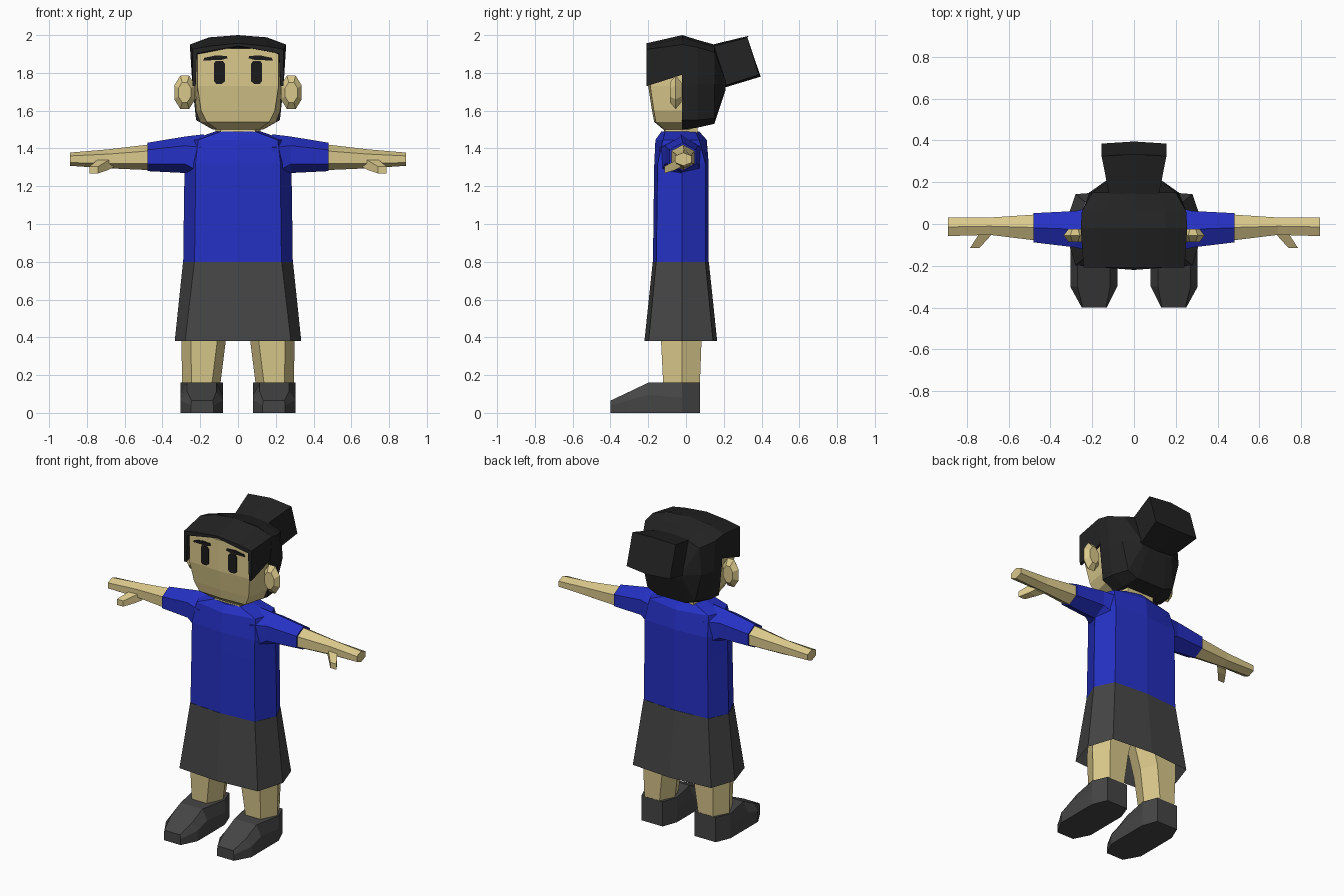
import bpy, bmesh, math

cube = bpy.data.objects.get("Cube")
if cube:
    bpy.data.objects.remove(cube, do_unlink=True)


def material(name, r, g, b):
    m = bpy.data.materials.new(name)
    m.use_nodes = True
    m.diffuse_color = (r, g, b, 1)
    bsdf = next(n for n in m.node_tree.nodes if n.type == 'BSDF_PRINCIPLED')
    bsdf.inputs["Base Color"].default_value = (r, g, b, 1)
    bsdf.inputs["Roughness"].default_value = 0.9
    return m


skin = material("skin", 0.70, 0.58, 0.26)
blue = material("blue_shirt", 0.018, 0.03, 0.55)
grey = material("dark_grey", 0.06, 0.06, 0.06)
black = material("hair_black", 0.017, 0.017, 0.017)
ink = material("eye_black", 0.011, 0.011, 0.011)


def loft(name, rings, mat, side=1, caps=True):
    """Skin a row of equal-sized closed rings; side=-1 mirrors in x."""
    bm = bmesh.new()
    rows = [[bm.verts.new((x * side, y, z)) for x, y, z in ring] for ring in rings]
    n = len(rows[0])
    for a, b in zip(rows, rows[1:]):
        for i in range(n):
            j = (i + 1) % n
            bm.faces.new((a[i], a[j], b[j], b[i]))
    if caps:
        bm.faces.new(rows[0])
        bm.faces.new(rows[-1])
    bmesh.ops.recalc_face_normals(bm, faces=bm.faces)
    mesh = bpy.data.meshes.new(name)
    bm.to_mesh(mesh)
    bm.free()
    mesh.materials.append(mat)
    obj = bpy.data.objects.new(name, mesh)
    bpy.context.collection.objects.link(obj)
    return obj


def pair(name, rings, mat):
    for label, side in (("left_", 1), ("right_", -1)):
        loft(label + name, rings, mat, side)


def sym(half):
    """Close a half outline by mirroring it across x = 0."""
    return half + [(-x, y, z) for x, y, z in reversed(half) if x > 0]


def body_ring(z, side, corner, front, back, bow=0.018):
    return sym([(0, front, z), (corner, front + bow, z), (side, -0.02, z),
                (corner, back - bow, z), (0, back, z)])


# Shirt and skirt
loft("shirt_body", [
    body_ring(0.80, 0.29, 0.23, -0.175, 0.12),
    body_ring(1.19, 0.285, 0.225, -0.17, 0.12),
    body_ring(1.32, 0.28, 0.225, -0.168, 0.12),
    body_ring(1.445, 0.25, 0.21, -0.162, 0.11, 0.04),
    body_ring(1.49, 0.12, 0.09, -0.13, 0.07, 0.02)], blue)
loft("skirt", [
    body_ring(0.80, 0.291, 0.231, -0.176, 0.121),
    body_ring(0.38, 0.335, 0.28, -0.22, 0.165, 0.022)], grey, caps=False)


# Arms, with a ridge along the top and bottom
def arm_ring(x, y0, y1, z0, z1):
    ym, dz = (y0 + y1) / 2, (z1 - z0) * 0.25
    return [(x, ym, z1), (x, y1, z1 - dz), (x, y1, z0 + dz),
            (x, ym, z0), (x, y0, z0 + dz), (x, y0, z1 - dz)]


pair("sleeve", [
    arm_ring(0.18, -0.14, 0.085, 1.19, 1.475),
    arm_ring(0.28, -0.112, 0.062, 1.27, 1.463),
    arm_ring(0.48, -0.088, 0.052, 1.28, 1.43)], blue)
pair("forearm_and_hand", [
    arm_ring(0.46, -0.08, 0.046, 1.285, 1.422),
    arm_ring(0.69, -0.052, 0.031, 1.295, 1.395),
    arm_ring(0.89, -0.058, 0.03, 1.308, 1.378)], skin)


def thumb_ring(x0, x1, y, z0, z1):
    return [(x0, y, z0), (x1, y, z0), (x1, y, z1), (x0, y, z1)]


pair("thumb", [
    thumb_ring(0.66, 0.73, -0.03, 1.30, 1.35),
    thumb_ring(0.69, 0.75, -0.06, 1.285, 1.335),
    thumb_ring(0.74, 0.785, -0.115, 1.268, 1.305)], skin)


# Legs, meeting under the skirt
def leg_ring(z, inner, outer, front, back):
    i, o = inner + 0.045, outer - 0.05
    return [(inner, -0.02, z), (i, front, z), (o, front, z),
            (outer, -0.02, z), (o, back, z), (i, back, z)]


pair("leg", [
    leg_ring(0.14, 0.095, 0.295, -0.12, 0.073),
    leg_ring(0.38, 0.065, 0.30, -0.132, 0.082),
    leg_ring(0.60, 0.0, 0.28, -0.13, 0.09)], skin)


# Shoes
def shoe_ring(y, x0, x1, h, inset):
    return [(x0, y, 0), (x1, y, 0), (x1, y, h * 0.6),
            (x1 - inset, y, h), (x0 + inset, y, h), (x0, y, h * 0.6)]


def heel_ring(y, x0, x1):
    return [(x0, y, 0), (x1, y, 0), (x1, y, 0.08),
            (x1, y, 0.16), (x0, y, 0.16), (x0, y, 0.08)]


pair("shoe", [
    shoe_ring(-0.40, 0.13, 0.25, 0.065, 0.004),
    shoe_ring(-0.30, 0.08, 0.305, 0.112, 0.035),
    shoe_ring(-0.20, 0.08, 0.305, 0.16, 0.035),
    heel_ring(-0.02, 0.08, 0.305),
    heel_ring(0.075, 0.115, 0.265)], grey)


# Neck and head
def head_ring(z, side, corner, front, back):
    return sym([(0, front, z), (corner, front + corner * 0.05, z),
                (side, -0.02, z), (side * 0.8, back, z), (0, back, z)])


loft("neck", [head_ring(1.47, 0.12, 0.09, -0.12, 0.06),
              head_ring(1.53, 0.12, 0.09, -0.11, 0.06)], skin)
loft("head", [
    head_ring(1.50, 0.13, 0.11, -0.12, 0.02),
    head_ring(1.54, 0.20, 0.165, -0.168, 0.05),
    head_ring(1.60, 0.223, 0.195, -0.18, 0.08),
    head_ring(1.73, 0.23, 0.215, -0.20, 0.10),
    head_ring(1.93, 0.23, 0.215, -0.20, 0.10)], skin)

# Ears
ear_rings = []
for y, s in ((-0.085, 0.6), (-0.055, 1), (-0.025, 0.6)):
    ear_rings.append([(0.282 + 0.06 * s * math.cos((k + 0.5) * math.pi / 4),
                       y, 1.697 + 0.096 * s * math.sin((k + 0.5) * math.pi / 4))
                      for k in range(8)])
pair("ear", ear_rings, skin)


# Eyes and brows as thin plates following the face
def plate(name, outline):
    pair(name, [[(x, -0.2 + x * 0.05 + dy, z) for x, z in outline]
                for dy in (-0.005, 0.003)], ink)


plate("eye", [(0.07, 1.755), (0.085, 1.742), (0.115, 1.742), (0.127, 1.755),
              (0.127, 1.85), (0.118, 1.863), (0.08, 1.863), (0.07, 1.85)])
plate("brow", [(0.055, 1.878), (0.09, 1.868), (0.185, 1.866),
               (0.178, 1.88), (0.12, 1.892), (0.06, 1.89)])


# Hair: an arched cap over the face, then the back of the head
def arch(y, low, half_top, corner, peak, thick):
    return sym([(0, y, peak), (0.15, y, peak - 0.015), (half_top, y, corner),
                (0.24, y, low), (0.224, y, low), (0.217, y, corner - thick * 1.5)]
               ) + [(0, y, peak - thick)]


def cap_ring(*args):
    ring = arch(*args)
    # move the inner centre point between the two inner corners
    inner = ring.pop()
    ring.insert(6, inner)
    return ring


loft("hair_cap", [
    cap_ring(-0.208, 1.73, 0.242, 1.925, 1.957, 0.014),
    cap_ring(-0.02, 1.79, 0.255, 1.95, 2.0, 0.07)], black)


def hair_ring(y, top, corner, middle, low, bottom):
    return sym([(0, y, top), (corner[0] * 0.6, y, top - 0.012), (corner[0], y, corner[1]),
                (middle, y, 1.74), (low[0], y, low[1]),
                (low[0] * 0.6, y, bottom), (0, y, bottom)])


loft("hair_back", [
    hair_ring(-0.02, 2.0, (0.255, 1.95), 0.242, (0.222, 1.55), 1.50),
    hair_ring(0.06, 1.975, (0.25, 1.935), 0.242, (0.215, 1.55), 1.51),
    hair_ring(0.15, 1.95, (0.20, 1.91), 0.215, (0.17, 1.56), 1.53),
    hair_ring(0.21, 1.76, (0.12, 1.755), 0.13, (0.11, 1.72), 1.71)], black)


# Hair bun, tilted up and flaring outward
def bun_ring(half, top, bottom, bulge):
    (ty, tz), (by, bz) = top, bottom
    return sym([(0, ty + bulge, tz), (half, ty, tz - 0.01),
                (half, by, bz + 0.01), (0, by + bulge, bz)])


loft("hair_bun", [
    bun_ring(0.115, (0.12, 1.945), (0.18, 1.715), 0),
    bun_ring(0.155, (0.325, 1.997), (0.385, 1.78), 0.01)], black)
